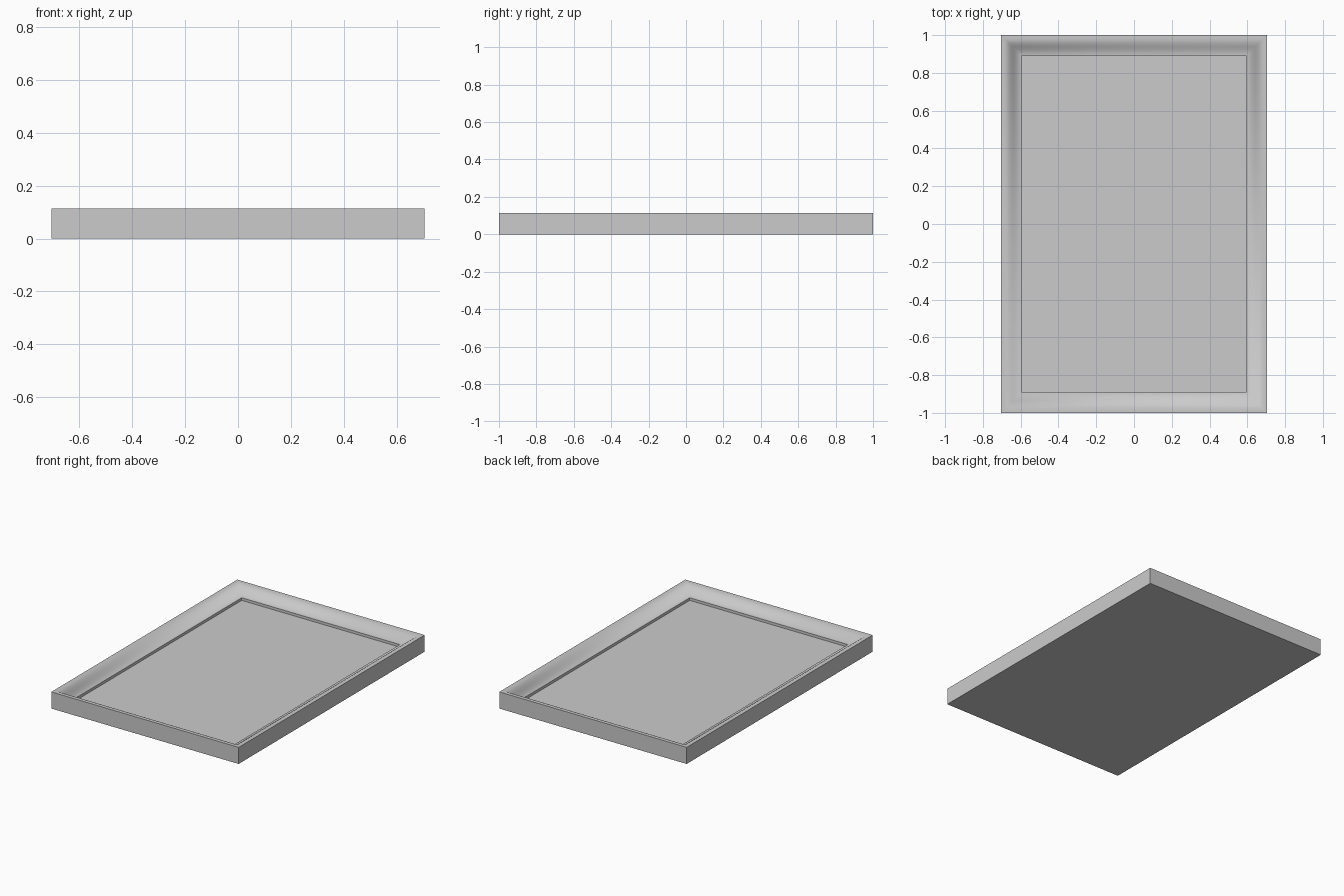
import bpy, bmesh, math

if "Cube" in bpy.data.objects:
    bpy.data.objects.remove(bpy.data.objects["Cube"])

HX, HY = 0.705, 1.0      # outer half sizes
TOP, PANEL_Z = 0.113, 0.043

# Moulding section: (inset from the outer edge, height)
profile = [(0, 0), (0, TOP), (0.015, TOP), (0.028, 0.111), (0.040, 0.105),
           (0.052, 0.096), (0.064, 0.085), (0.077, 0.074), (0.090, 0.066),
           (0.102, 0.062), (0.110, 0.061), (0.110, PANEL_Z)]


def finish(name, bm):
    bmesh.ops.recalc_face_normals(bm, faces=bm.faces)
    mesh = bpy.data.meshes.new(name)
    bm.to_mesh(mesh)
    bm.free()
    obj = bpy.data.objects.new(name, mesh)
    bpy.context.collection.objects.link(obj)
    return obj


def rectangle(bm, inset, z):
    x, y = HX - inset, HY - inset
    return [bm.verts.new(p) for p in ((-x, -y, z), (x, -y, z), (x, y, z), (-x, y, z))]


# Mitred moulding swept around the rectangle, closed by the back board
bm = bmesh.new()
loops = [rectangle(bm, inset, z) for inset, z in profile]
for a, b in zip(loops, loops[1:]):
    for i in range(4):
        j = (i + 1) % 4
        bm.faces.new((a[i], a[j], b[j], b[i]))
bm.faces.new(loops[0][::-1])
# Keep normals facing out of the moulding and back board
bm.faces.new(loops[-1])
frame = finish("picture_frame", bm)

# Split the flat inner panel into its own part
bm = bmesh.new()
bm.from_mesh(frame.data)
inner = [f for f in bm.faces if f.normal.z > 0.99
         and abs(f.calc_center_median().z - PANEL_Z) < 1e-4]
bmesh.ops.delete(bm, geom=inner, context='FACES_ONLY')
bm.to_mesh(frame.data)
bm.free()

bm = bmesh.new()
bm.faces.new(rectangle(bm, 0.110, PANEL_Z))
panel = finish("picture_panel", bm)
if panel.data.polygons[0].normal.z < 0:
    panel.data.flip_normals()

# Smooth moulding with crisp outer rim and inner step
bpy.ops.object.select_all(action='DESELECT')
frame.select_set(True)
bpy.context.view_layer.objects.active = frame
bpy.ops.object.shade_smooth_by_angle(angle=math.radians(70))
